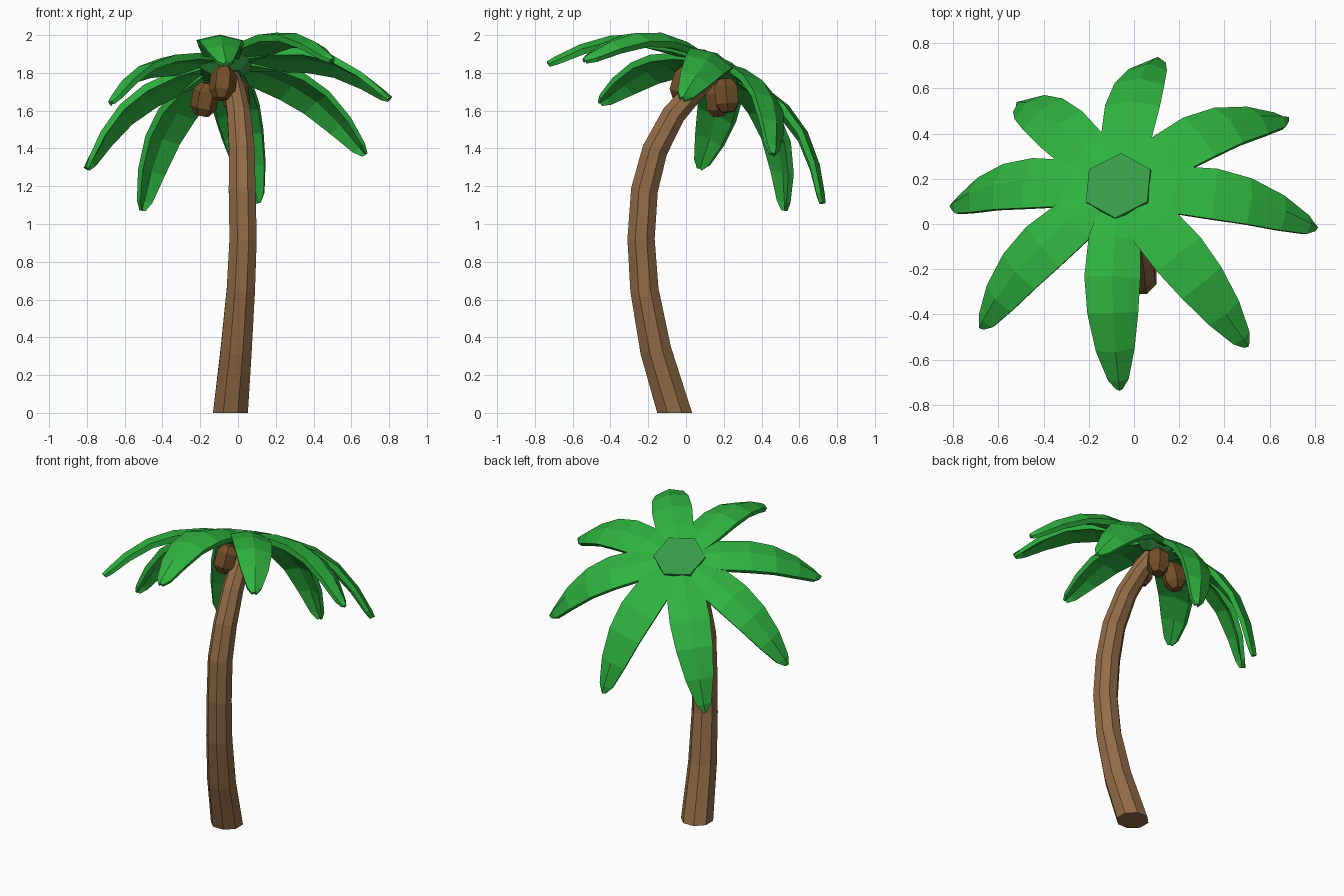
import bpy, bmesh
from math import cos, sin, pi, radians
from mathutils import Vector, Matrix

if "Cube" in bpy.data.objects:
    bpy.data.objects.remove(bpy.data.objects["Cube"])


def material(name, rgb):
    m = bpy.data.materials.new(name)
    m.diffuse_color = (*rgb, 1)
    m.use_nodes = True
    m.node_tree.nodes["Principled BSDF"].inputs["Base Color"].default_value = m.diffuse_color
    return m


def loft(name, rings, mat):
    """Skin a list of equal-length vertex rings and cap both ends."""
    bm = bmesh.new()
    vs = [[bm.verts.new(p) for p in r] for r in rings]
    for a, b in zip(vs, vs[1:]):
        for i in range(len(a)):
            j = (i + 1) % len(a)
            bm.faces.new((a[i], a[j], b[j], b[i]))
    bm.faces.new(vs[0][::-1])
    bm.faces.new(vs[-1])
    bmesh.ops.recalc_face_normals(bm, faces=bm.faces)
    me = bpy.data.meshes.new(name)
    bm.to_mesh(me)
    bm.free()
    me.materials.append(mat)
    ob = bpy.data.objects.new(name, me)
    bpy.context.collection.objects.link(ob)
    return ob


def circle(center, axis, r, n, start=0.0):
    """Regular polygon perpendicular to axis."""
    axis = Vector(axis).normalized()
    u = (Vector((1, 0, 0)) - axis * axis.x).normalized()
    v = axis.cross(u)
    return [Vector(center) + r * (u * cos(start + 2 * pi * i / n) + v * sin(start + 2 * pi * i / n))
            for i in range(n)]


bark = material("bark", (0.29, 0.15, 0.062))
green = material("leaf_green", (0.028, 0.456, 0.05))
dark_green = material("hub_green", (0.035, 0.32, 0.06))
shell = material("coconut_brown", (0.17, 0.077, 0.021))

crown = Vector((-0.07, 0.17, 1.86))
normal = Vector((-0.18, 0.44, 0.88)).normalized()

# Curved tapering trunk
path = [(-0.04, -0.06, 0), (-0.01, -0.16, 0.33), (0.015, -0.22, 0.65), (0.027, -0.238, 0.92),
        (0.022, -0.22, 1.18), (0.02, -0.165, 1.39), (0.005, -0.065, 1.58), (-0.02, 0.05, 1.71),
        (-0.055, 0.14, 1.80)]
path = [Vector(p) for p in path]
radii = [0.1, 0.089, 0.081, 0.078, 0.077, 0.073, 0.067, 0.06, 0.055]
rings = []
for i, p in enumerate(path):
    axis = path[min(i + 1, len(path) - 1)] - path[max(i - 1, 0)]
    rings.append(circle(p, (0, 0, 1) if i == 0 else axis, radii[i], 8, pi / 8))
loft("trunk", rings, bark)

# Eight drooping leaves fanned around the tilted crown axis
first = Vector((-0.05, -0.73, 0.35))
first = (first - normal * first.dot(normal)).normalized()
BEND = 3.3
# (turn, length, droop, roll) of each leaf
leaves = [(-1, 0.815, 0.40, 12), (42, 0.825, 0.40, 0), (88, 0.83, 0.405, 0), (129, 0.845, 0.43, 0),
          (177, 0.85, 0.44, 0), (222, 0.87, 0.45, 0), (262, 0.85, 0.40, 0), (308, 0.835, 0.35, 5)]
# (fraction along leaf, half width, thickness)
stations = [(0.0, 0.06, 0.03), (0.3, 0.115, 0.055), (0.52, 0.124, 0.06),
            (0.7, 0.113, 0.055), (0.86, 0.086, 0.05), (0.97, 0.046, 0.04), (1.0, 0.015, 0.03)]
for k, (turn, length, drop, roll) in enumerate(leaves):
    out = Matrix.Rotation(radians(turn), 3, normal) @ first
    flat = normal.cross(out)
    rings = []
    for t, w, th in stations:
        p = crown + out * length * t - normal * drop * t ** BEND
        tan = (out * length - normal * drop * BEND * t ** (BEND - 1)).normalized()
        side = Matrix.Rotation(radians(roll * min(1, 2 * t)), 3, tan) @ flat
        if roll and side.dot(normal) > 0:
            side = Matrix.Rotation(-radians(roll * min(1, 2 * t)), 3, tan) @ flat
        up = tan.cross(side)
        if up.dot(normal) < 0:
            up = -up
        section = [(0, 0), (w, -0.5 * th), (0.9 * w, -1.1 * th), (0, -0.65 * th),
                   (-0.9 * w, -1.1 * th), (-w, -0.5 * th)]
        rings.append([p + side * x + up * y for x, y in section])
    loft(f"leaf_{k + 1}", rings, green)

# Hexagonal hub joining the leaves
loft("crown_hub", [circle(crown + normal * h, normal, r, 6, radians(25))
                   for h, r in ((-0.09, 0.08), (-0.04, 0.16), (0.001, 0.16))], dark_green)

# Coconuts hanging beneath the crown
for i, (pos, axis) in enumerate([((-0.08, -0.015, 1.745), (0.1, 0.3, 1)),
                                 ((-0.175, 0.165, 1.66), (0.2, -0.1, 1)),
                                 ((-0.01, 0.215, 1.68), (-0.1, -0.1, 1))]):
    axis = Vector(axis).normalized()
    loft(f"coconut_{i + 1}", [circle(Vector(pos) + axis * h, axis, r, 6)
                              for h, r in ((-0.088, 0.037), (-0.045, 0.07),
                                           (0.045, 0.07), (0.088, 0.037))], shell)
